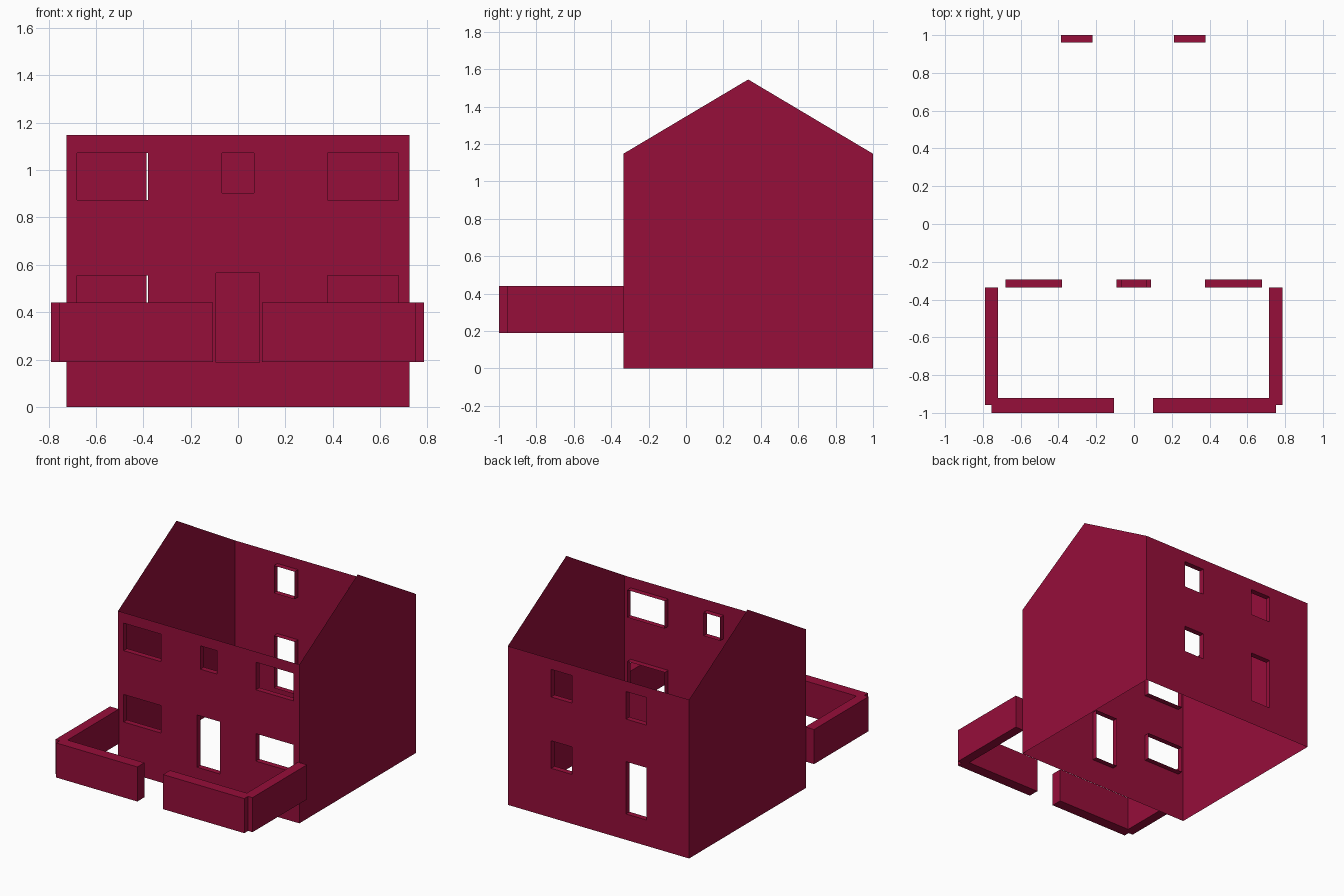
import bpy
import bmesh

default = bpy.data.objects.get("Cube")
if default:
    bpy.data.objects.remove(default, do_unlink=True)

# One crimson colour for the whole house
crimson = bpy.data.materials.new("crimson")
crimson.use_nodes = True
colour = (0.305, 0.0044, 0.042, 1)
crimson.diffuse_color = colour
crimson.node_tree.nodes["Principled BSDF"].inputs["Base Color"].default_value = colour

HALF = 0.725                 # half width of the house
FRONT, BACK = -0.335, 1.0    # y of the two long walls
EAVES, RIDGE = 1.148, 1.545
REVEAL = 0.04                # depth of window and door linings


def finish(name, bm):
    mesh = bpy.data.meshes.new(name)
    bmesh.ops.remove_doubles(bm, verts=bm.verts[:], dist=0.0001)
    bm.to_mesh(mesh)
    bm.free()
    mesh.materials.append(crimson)
    obj = bpy.data.objects.new(name, mesh)
    bpy.context.collection.objects.link(obj)
    return obj


def quad(bm, points, flip=False):
    if flip:
        points = points[::-1]
    bm.faces.new([bm.verts.new(p) for p in points])


def long_wall(name, y, inward, openings):
    """Thin wall with rectangular openings (x0, x1, z0, z1) and their linings."""
    bm = bmesh.new()
    flip = inward < 0
    xs = sorted({-HALF, HALF} | {x for o in openings for x in o[:2]})
    zs = sorted({0, EAVES} | {z for o in openings for z in o[2:]})
    for a, b in zip(xs, xs[1:]):
        for c, d in zip(zs, zs[1:]):
            mx, mz = (a + b) / 2, (c + d) / 2
            if not any(o[0] < mx < o[1] and o[2] < mz < o[3] for o in openings):
                quad(bm, [(a, y, c), (b, y, c), (b, y, d), (a, y, d)], flip)
    # Linings run inward from each opening
    yi = y + inward * REVEAL
    for a, b, c, d in openings:
        loop = [(a, c), (b, c), (b, d), (a, d)]
        for (x0, z0), (x1, z1) in zip(loop, loop[1:] + loop[:1]):
            quad(bm, [(x0, y, z0), (x1, y, z1), (x1, yi, z1), (x0, yi, z0)], flip)
    return finish(name, bm)


def box(name, x0, x1, y0, y1, z0, z1):
    bm = bmesh.new()
    bmesh.ops.create_cube(bm, size=1)
    for v in bm.verts:
        v.co = (x1 if v.co.x > 0 else x0,
                y1 if v.co.y > 0 else y0,
                z1 if v.co.z > 0 else z0)
    return finish(name, bm)


# Front wall: two storeys of wide windows, small middle window, door
upper, lower = (0.873, 1.072), (0.357, 0.556)
left_span, right_span = (0.377, 0.677), (-0.68, -0.38)
long_wall("front_wall", FRONT, 1, [
    s + h for s in (left_span, right_span) for h in (upper, lower)
] + [(-0.067, 0.067, 0.903, 1.072), (-0.092, 0.09, 0.187, 0.565)])

# Back wall: three narrow windows and a door
back_left, back_right = (0.213, 0.378), (-0.386, -0.22)
long_wall("back_wall", BACK, -1, [
    back_left + upper, back_left + lower, back_right + upper,
    back_right + (0.187, 0.565)])

# Gable end walls
profile = [(FRONT, 0), (BACK, 0), (BACK, EAVES),
           ((FRONT + BACK) / 2, RIDGE), (FRONT, EAVES)]
for name, side in (("left_gable_wall", 1), ("right_gable_wall", -1)):
    bm = bmesh.new()
    quad(bm, [(side * HALF, y, z) for y, z in profile], side < 0)
    finish(name, bm)

# Garden walls with a gap in front of the door
low, high = 0.19, 0.44
box("left_garden_front", 0.101, 0.751, -1, -0.92, low, high)
box("right_garden_front", -0.755, -0.105, -1, -0.92, low, high)
box("left_garden_side", 0.715, 0.786, -0.957, FRONT, low, high)
box("right_garden_side", -0.79, -0.719, -0.957, FRONT, low, high)
